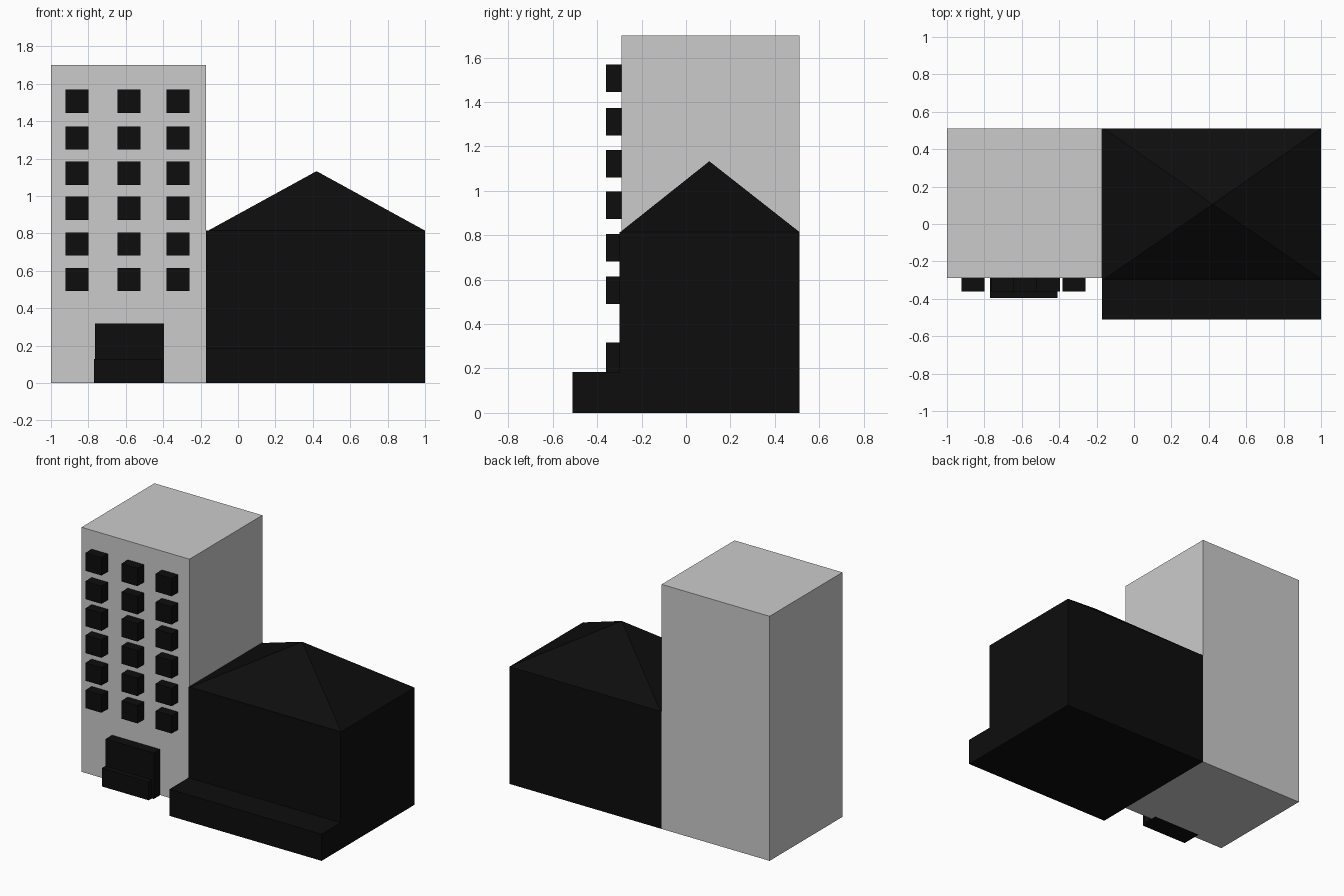
import bpy, bmesh

if "Cube" in bpy.data.objects:
    bpy.data.objects.remove(bpy.data.objects["Cube"])

black = bpy.data.materials.new("black")
black.diffuse_color = (0.004, 0.004, 0.004, 1)
black.use_nodes = True
black.node_tree.nodes["Principled BSDF"].inputs["Base Color"].default_value = black.diffuse_color


def mesh_object(name, bm, mat=None):
    bmesh.ops.recalc_face_normals(bm, faces=bm.faces)
    me = bpy.data.meshes.new(name)
    bm.to_mesh(me)
    bm.free()
    ob = bpy.data.objects.new(name, me)
    bpy.context.collection.objects.link(ob)
    if mat:
        me.materials.append(mat)
    return ob


def box(name, lo, hi, mat=None):
    bm = bmesh.new()
    bmesh.ops.create_cube(bm, size=1)
    for v in bm.verts:
        v.co = [lo[i] + (v.co[i] + 0.5) * (hi[i] - lo[i]) for i in range(3)]
    return mesh_object(name, bm, mat)


# Tower block
box("tower", (-1, -0.29, 0), (-0.17, 0.51, 1.7))

# Side building with front terrace step
box("side_building", (-0.17, -0.30, 0), (1, 0.51, 0.815), black)
box("terrace", (-0.17, -0.51, 0), (1, -0.28, 0.185), black)

# Pyramid roof
bm = bmesh.new()
base = [bm.verts.new(p) for p in ((-0.16, -0.295, 0.815), (1, -0.295, 0.815),
                                  (1, 0.51, 0.815), (-0.16, 0.51, 0.815))]
apex = bm.verts.new((0.42, 0.105, 1.133))
bm.faces.new(base)
for i in range(4):
    bm.faces.new((base[i], base[(i + 1) % 4], apex))
mesh_object("pyramid_roof", bm, black)

# Window grid: three columns by six rows of small cubes
h = 0.062
for r, z in enumerate((1.507, 1.31, 1.122, 0.935, 0.743, 0.553)):
    for c, x in enumerate((-0.86, -0.583, -0.32)):
        box(f"window_{r}_{c}", (x - h, -0.36, z - h), (x + h, -0.235, z + h), black)

# Entrance and its doorstep
box("entrance", (-0.765, -0.36, 0), (-0.395, -0.25, 0.318), black)
box("doorstep", (-0.77, -0.395, 0), (-0.41, -0.25, 0.128), black)
